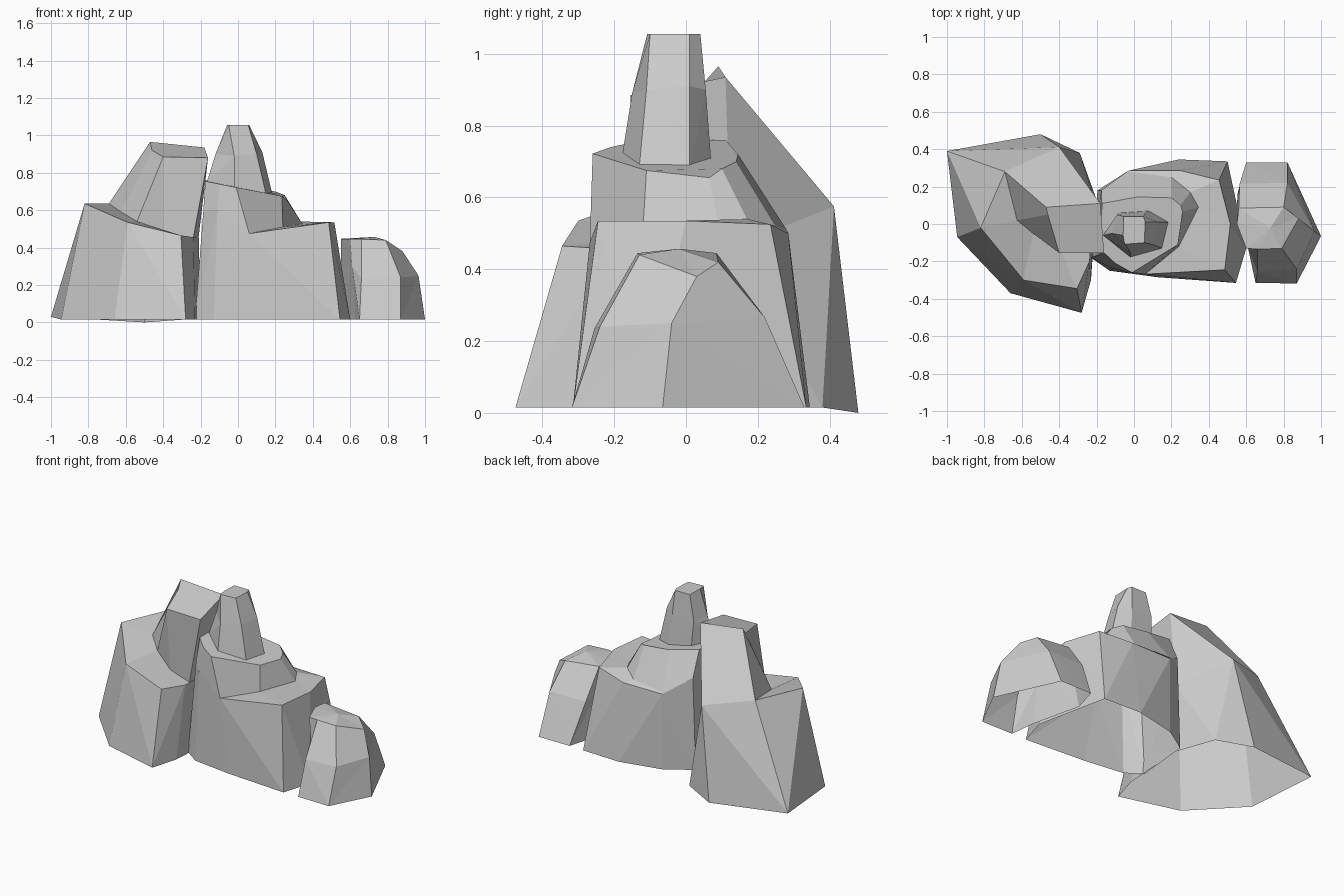
import bpy, bmesh
from mathutils import Vector


def foot(*xy, z=0.015):
    """Flat outline on the ground."""
    return [(x, y, z) for x, y in xy]


def rock(name, *rings):
    """Loft rings of equal count into a faceted rock, open below, capped on top."""
    bm = bmesh.new()
    loops = [[bm.verts.new(p) for p in r] for r in rings]
    n = len(loops[0])
    axis = sum((v.co for v in loops[0]), Vector()) / n
    for k, (lo, hi) in enumerate(zip(loops, loops[1:])):
        for i in range(n):
            a, b, c, d = lo[i], lo[(i + 1) % n], hi[(i + 1) % n], hi[i]
            if k:
                bm.faces.new((a, b, c, d))
                continue
            # foot walls: split each quad along its outward-bulging diagonal
            out = ((a.co + b.co + c.co + d.co) / 4 - axis) * Vector((1, 1, 0))
            if (a.co + c.co - b.co - d.co).dot(out) > 0:
                tris = (a, b, c), (a, c, d)
            else:
                tris = (a, b, d), (b, c, d)
            for t in tris:
                bm.faces.new(t)
    bm.faces.new(loops[-1])
    bmesh.ops.remove_doubles(bm, verts=bm.verts, dist=0.001)
    bmesh.ops.recalc_face_normals(bm, faces=bm.faces)
    me = bpy.data.meshes.new(name)
    bm.to_mesh(me)
    bm.free()
    ob = bpy.data.objects.new(name, me)
    bpy.context.collection.objects.link(ob)
    return ob


# Large left rock: foot, shoulder rim, inner shoulder line, sloping top
rock("left_rock",
     [(-1, .39, .03), (-.5, .48, 0)] + foot((-.29, .38), (-.2, .13), (-.23, -.30),
                                            (-.28, -.475), (-.66, -.37), (-.945, -.07)),
     [(-.69, .28, .635), (-.4, .412, .575), (-.4, .412, .575), (-.21, .125, .46),
      (-.238, -.20, .455), (-.305, -.345, .465), (-.59, -.30, .535), (-.82, -.02, .635)],
     [(-.69, .28, .635), (-.4, .412, .575), (-.4, .412, .575), (-.21, .125, .46),
      (-.238, -.155, .455), (-.40, -.12, .48), (-.54, -.05, .54), (-.625, .02, .59)],
     [(-.47, .09, .965), (-.18, .11, .935), (-.18, .11, .935), (-.18, .11, .935),
      (-.16, -.155, .88), (-.40, -.155, .885), (-.40, -.155, .885), (-.46, .05, .92)])

# Middle rock: foot, ledge rim, inner ledge line, upper step
rock("middle_rock",
     foot((-.23, -.18), (-.13, -.25), (.13, -.285), (.545, -.315), (.60, -.13),
          (.50, .335), (.24, .345), (-.03, .285), (-.195, .18)),
     [(-.185, -.165, .6), (-.11, -.24, .6), (.06, -.268, .475), (.485, -.245, .535),
      (.515, 0, .535), (.455, .235, .525), (.25, .285, .5), (-.03, .285, .5),
      (-.175, .18, .6)],
     [(-.185, -.165, .6), (-.11, -.24, .6), (.06, -.268, .475), (.24, -.12, .51),
      (.345, .09, .525), (.30, .17, .54), (.2, .25, .52), (-.03, .28, .51),
      (-.175, .18, .6)],
     [(-.175, -.14, .755), (-.10, -.21, .74), (-.01, -.26, .722), (.235, -.11, .675),
      (.26, .065, .655), (.25, .10, .68), (.2, .14, .70), (.02, .145, .72),
      (-.172, .11, .76)])

# Spire standing on the middle rock
rock("spire",
     [(-.165, -.06, .755), (-.02, -.182, .69), (.15, -.13, .685), (.185, .01, .68),
      (.08, .07, .70), (-.08, .06, .73)],
     [(-.12, -.05, .9), (-.02, -.15, .89), (.10, -.11, .9), (.13, .01, .91),
      (.06, .055, .9), (-.09, .05, .9)],
     foot((-.058, -.06), (-.05, -.108), (.055, -.10), (.06, .01), (.05, .04),
          (-.055, .04), z=1.055))

# Small right rock: foot, waist, shoulder and a blunt peak
rock("right_rock",
     foot((.65, -.315), (.87, -.318), (1, -.065), (.82, .33), (.60, .33),
          (.555, .17), (.63, -.15)),
     [(.66, -.255, .235), (.87, -.24, .24), (.965, -.04, .25), (.82, .22, .265),
      (.565, .215, .265), (.55, .1, .3), (.61, -.13, .3)],
     [(.66, -.135, .445), (.79, -.13, .44), (.88, .03, .38), (.80, .09, .42),
      (.56, .085, .445), (.55, .0, .447), (.60, -.13, .445)],
     [(.73, -.02, .457)] * 7)
